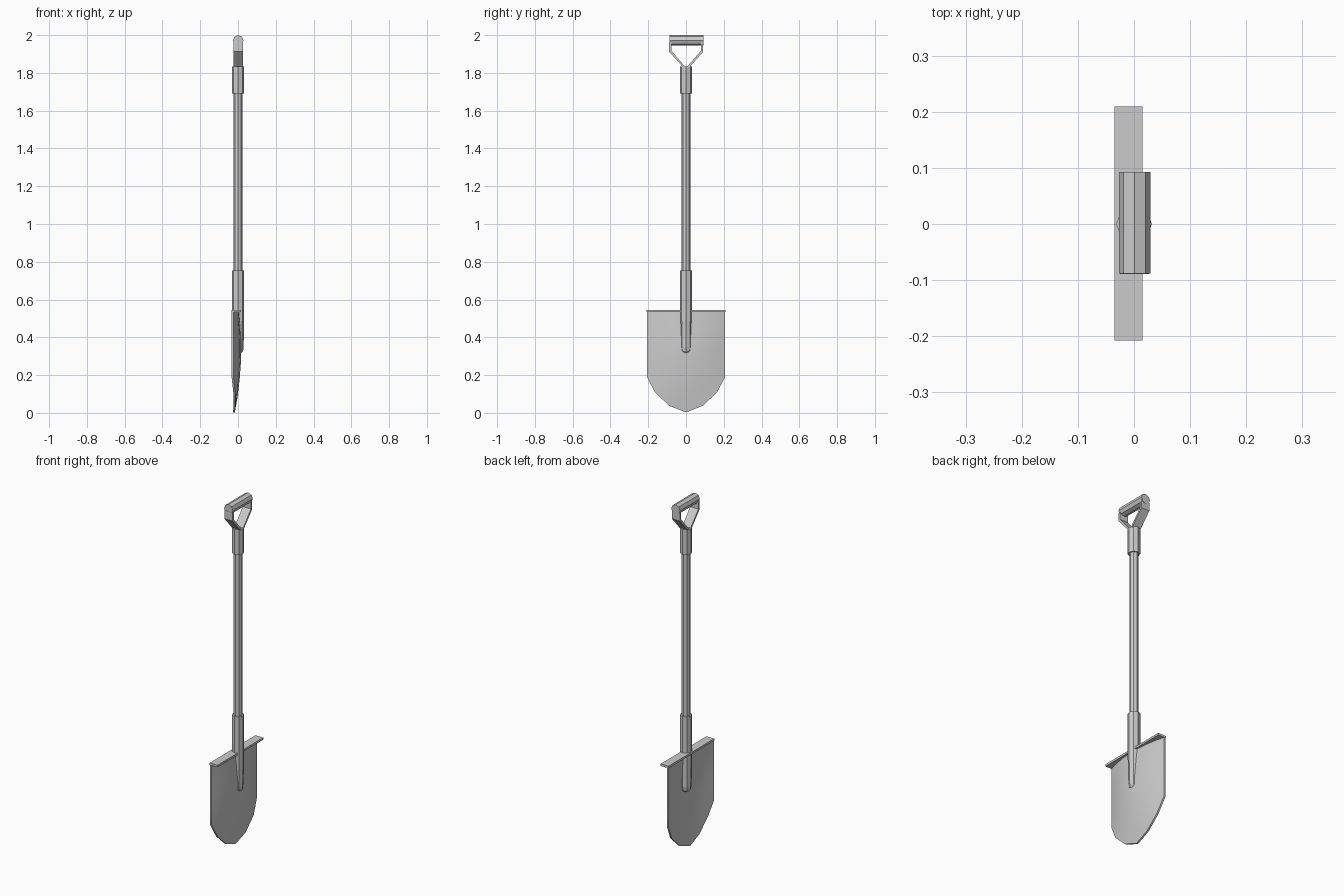
import bpy, bmesh
from math import cos, sin, pi
from mathutils import Vector

if "Cube" in bpy.data.objects:
    bpy.data.objects.remove(bpy.data.objects["Cube"])


def make(name, verts, faces):
    me = bpy.data.meshes.new(name)
    me.from_pydata(verts, [], faces)
    bm = bmesh.new()
    bm.from_mesh(me)
    bmesh.ops.recalc_face_normals(bm, faces=bm.faces)
    bm.to_mesh(me)
    bm.free()
    ob = bpy.data.objects.new(name, me)
    bpy.context.collection.objects.link(ob)
    return ob


def lathe(name, rings, sides=8):
    """Octagonal tube through (radius, z) rings, capped at both ends."""
    verts = [(r * cos(2 * pi * i / sides), r * sin(2 * pi * i / sides), z)
             for r, z in rings for i in range(sides)]
    faces = [(k * sides + i, k * sides + (i + 1) % sides,
              (k + 1) * sides + (i + 1) % sides, (k + 1) * sides + i)
             for k in range(len(rings) - 1) for i in range(sides)]
    faces.append(tuple(range(sides))[::-1])
    faces.append(tuple(range((len(rings) - 1) * sides, len(rings) * sides)))
    return make(name, verts, faces)


def box(name, lo, hi):
    v = [(x, y, z) for x in (lo[0], hi[0]) for y in (lo[1], hi[1]) for z in (lo[2], hi[2])]
    f = [(0, 1, 3, 2), (4, 6, 7, 5), (0, 4, 5, 1), (2, 3, 7, 6), (0, 2, 6, 4), (1, 5, 7, 3)]
    return make(name, v, f)


def interp(table, z):
    for (z0, a), (z1, b) in zip(table, table[1:]):
        if z <= z1:
            return a + (b - a) * (z - z0) / (z1 - z0)
    return table[-1][1]


# Shaft, upper ferrule and lower socket
lathe("shaft", [(0.024, 0.7), (0.024, 1.75)])
lathe("upper_ferrule", [(0.032, 1.69), (0.032, 1.835)])
lathe("blade_socket", [(0.016, 0.316), (0.027, 0.328), (0.03, 0.35), (0.032, 0.5), (0.032, 0.755)])

# Dished blade: grid of columns across y, bulging toward +x
HALF, TOP, T = 0.207, 0.54, 0.01
outline = [(0, 0.003), (0.088, 0.037), (0.164, 0.108), (HALF, 0.19)]
cols = [(-y, z) for y, z in outline[:0:-1]] + outline
spine = [(0, -0.017), (0.1, 0.0), (0.2, 0.011), (0.34, 0.02), (0.45, 0.013), (TOP, 0.006)]
ROWS = 7
front, back = [], []
for y, zb in cols:
    for r in range(ROWS):
        z = zb + (TOP - zb) * r / (ROWS - 1)
        edge = -0.024
        x = edge + (interp(spine, z) - edge) * (1 - (y / HALF) ** 2)
        front.append((x, y, z))
        back.append((x - T, y, z))
n, nc = len(front), len(cols)
quads = [(c * ROWS + r, (c + 1) * ROWS + r, (c + 1) * ROWS + r + 1, c * ROWS + r + 1)
         for c in range(nc - 1) for r in range(ROWS - 1)]
rim = ([c * ROWS for c in range(nc)] + [(nc - 1) * ROWS + r for r in range(1, ROWS)]
       + [c * ROWS + ROWS - 1 for c in range(nc - 2, -1, -1)] + list(range(ROWS - 2, 0, -1)))
faces = quads + [tuple(i + n for i in reversed(q)) for q in quads]
faces += [(a, b, b + n, a + n) for a, b in zip(rim, rim[1:] + rim[:1])]
blade = make("blade", front + back, faces)
bpy.context.view_layer.objects.active = blade
blade.select_set(True)
bpy.ops.object.shade_smooth_by_angle(angle=pi / 6)

# Foot step along the blade top
box("foot_step", (-0.035, -0.208, 0.534), (0.015, 0.209, 0.546))

# Octagonal grip lying along y
grip = lathe("grip", [(0.028, -0.088), (0.028, 0.093)])
for v in grip.data.vertices:
    x, y, z = v.co
    v.co = Vector((x + 0.001, z, 1.972 - y))
grip.data.flip_normals()
bm = bmesh.new()
bm.from_mesh(grip.data)
bmesh.ops.recalc_face_normals(bm, faces=bm.faces)
bm.to_mesh(grip.data)
bm.free()

# Flat straps from the grip down to the ferrule
outer = [(0.09, 1.96), (0.09, 1.912), (0.017, 1.83)]
inner = [(0.078, 1.96), (0.078, 1.917), (0.003, 1.83)]
for side, label in ((-1, "left"), (1, "right")):
    loop = outer + inner[::-1]
    v = [(x, side * y + 0.001, z) for x in (-0.025, 0.027) for y, z in loop]
    f = [(i, (i + 1) % 6, (i + 1) % 6 + 6, i + 6) for i in range(6)]
    f += [(0, 1, 4, 5), (1, 2, 3, 4), (6, 11, 10, 7), (7, 10, 9, 8)]
    make("grip_strap_" + label, v, f)
